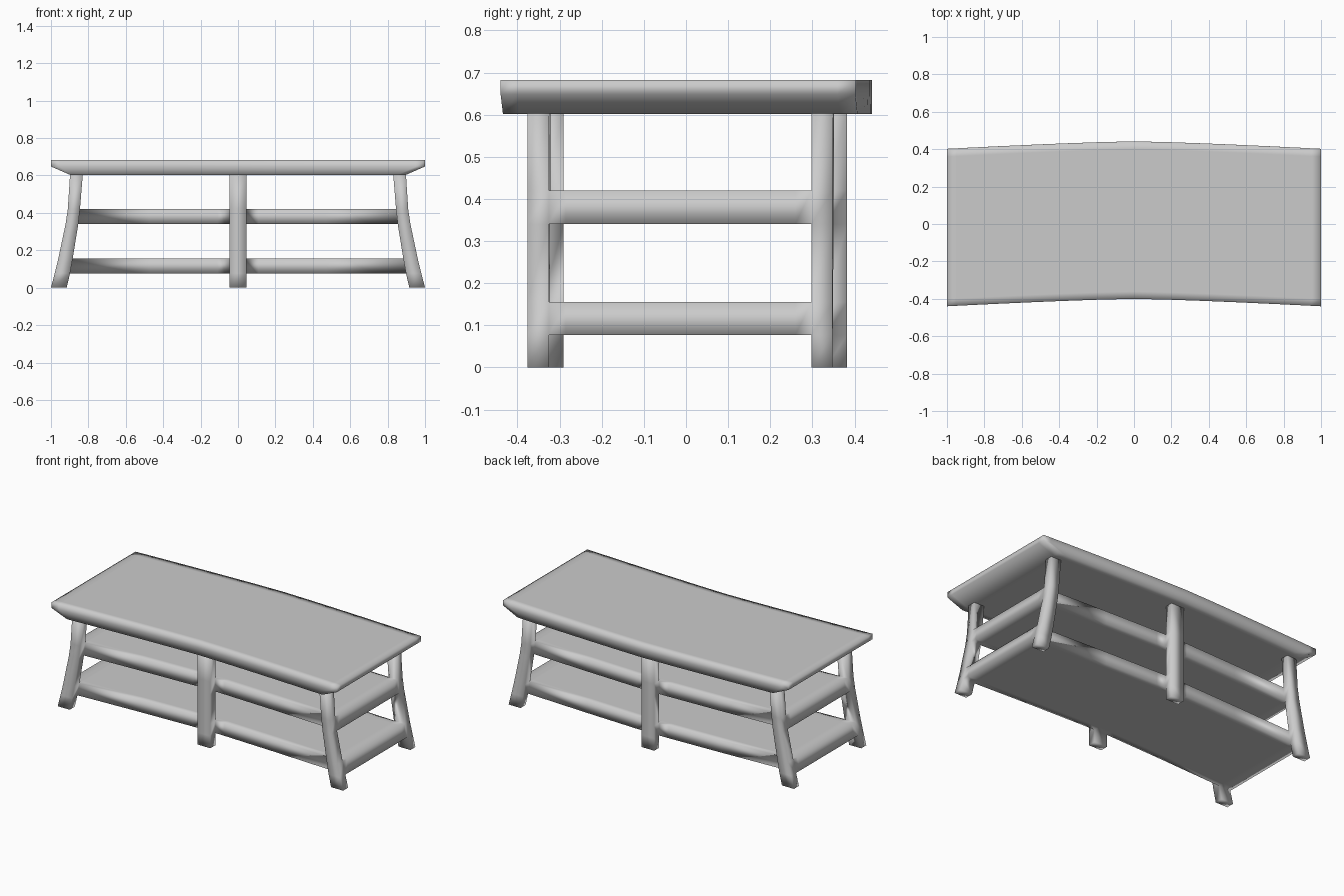
import bpy, bmesh

if "Cube" in bpy.data.objects:
    bpy.data.objects.remove(bpy.data.objects["Cube"])


def bow(x):
    # sideways curve of the whole table along its length
    return -0.04 * abs(x) ** 1.3


def finish(name, bm):
    bmesh.ops.recalc_face_normals(bm, faces=bm.faces)
    for f in bm.faces:
        f.smooth = True
    me = bpy.data.meshes.new(name)
    bm.to_mesh(me)
    bm.free()
    ob = bpy.data.objects.new(name, me)
    bpy.context.collection.objects.link(ob)
    return ob


def cell_solid(name, size, solid, point):
    # skin the outside of all solid cells in a warped grid
    bm = bmesh.new()
    verts = {}

    def vert(n):
        if n not in verts:
            verts[n] = bm.verts.new(point(*n))
        return verts[n]

    cells = {(i, j, k) for i in range(size[0]) for j in range(size[1])
             for k in range(size[2]) if solid(i, j, k)}
    for c in cells:
        for axis in range(3):
            for side in (0, 1):
                nb = list(c)
                nb[axis] += 2 * side - 1
                if tuple(nb) in cells:
                    continue
                a, b = [m for m in range(3) if m != axis]
                ring = []
                for da, db in ((0, 0), (1, 0), (1, 1), (0, 1)):
                    n = list(c)
                    n[axis] += side
                    n[a] += da
                    n[b] += db
                    ring.append(vert(tuple(n)))
                bm.faces.new(ring)
    return finish(name, bm)


# tabletop: bowed slab with undercut ends
TX = [-1, -0.95, -0.83, -0.6, -0.4, -0.2, 0, 0.2, 0.4, 0.6, 0.83, 0.95, 1]
TY = [-0.4, -0.36, 0.4, 0.442]
TZ = [0.602, 0.648, 0.682]


def top_point(i, j, k):
    x = TX[i] * (0.895 if k == 0 else 1)
    return x, TY[j] + bow(x), TZ[k]


cell_solid("tabletop", (12, 3, 2), lambda i, j, k: True, top_point)

# frame: six legs joined by two full shelves, end legs flare outward
LZ = [0, 0.077, 0.155, 0.34, 0.42, 0.604]
OUTER = [1.0, 0.98, 0.961, 0.922, 0.91, 0.898]
INNER = [0.916, 0.898, 0.884, 0.854, 0.845, 0.83]
LY = [-0.341, -0.29, -0.25, 0.295, 0.333, 0.383]


def frame_point(i, j, k):
    xs = [0.045, 0.11, 0.47, INNER[k], OUTER[k]]
    x = xs[i - 5] if i >= 5 else -xs[4 - i]
    return x, LY[j] + bow(min(abs(x), 0.91)), LZ[k]


def frame_solid(i, j, k):
    leg = i in (0, 4, 8) and j in (0, 4)
    shelf = j in (1, 2, 3) and k in (1, 3)
    return leg or shelf


cell_solid("legs_and_shelves", (9, 5, 5), frame_solid, frame_point)
